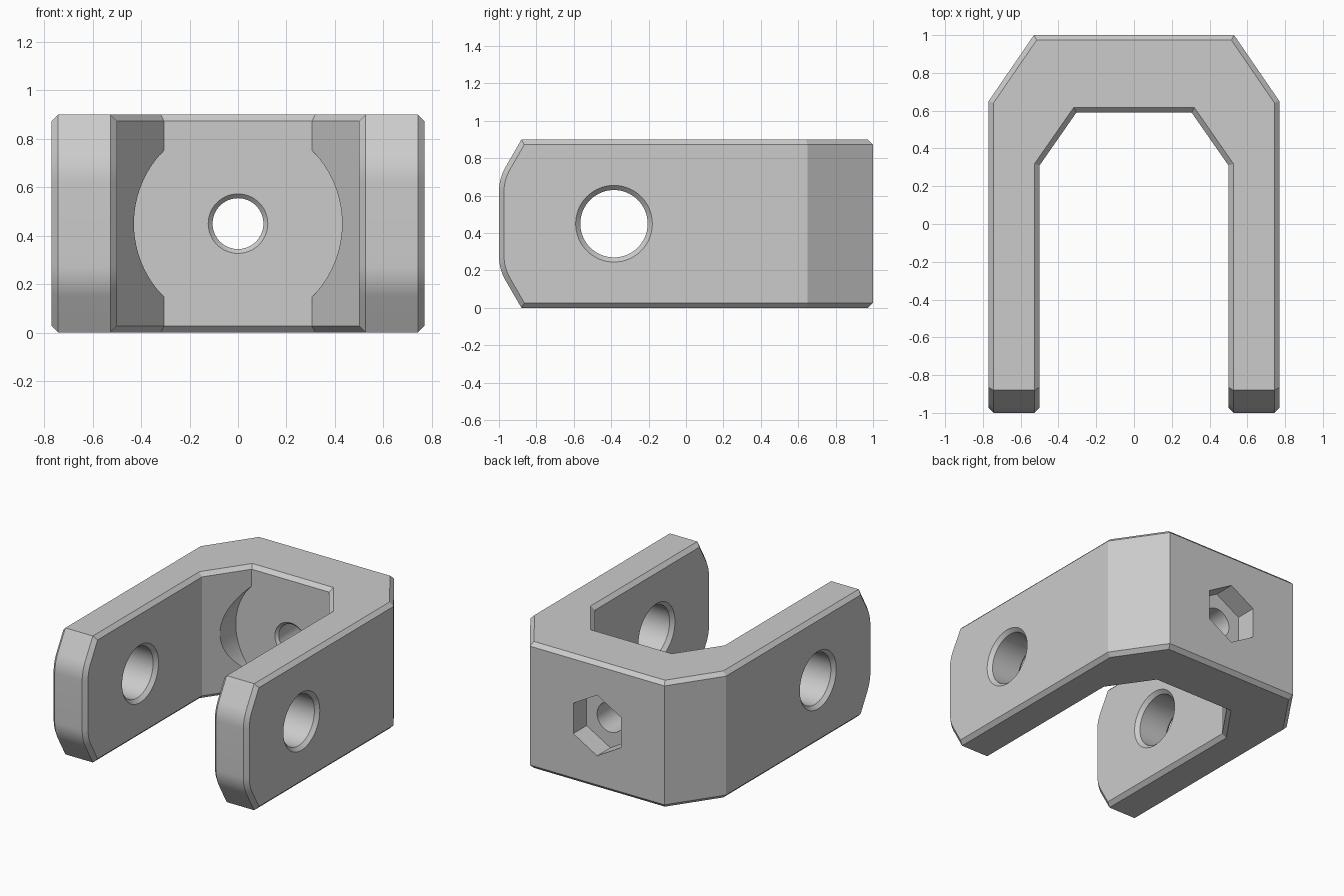
import bpy, bmesh
from math import sin, cos, tan, pi, radians

default = bpy.data.objects.get("Cube")
if default:
    bpy.data.objects.remove(default, do_unlink=True)

HEIGHT, MID, CHAMFER = 0.9, 0.45, 0.027

grey = bpy.data.materials.new("plain grey")
grey.use_nodes = True
colour = (0.6, 0.6, 0.6, 1)
grey.diffuse_color = colour
grey.node_tree.nodes["Principled BSDF"].inputs["Base Color"].default_value = colour


def add_object(name, bm):
    bmesh.ops.recalc_face_normals(bm, faces=bm.faces)
    mesh = bpy.data.meshes.new(name)
    bm.to_mesh(mesh)
    bm.free()
    obj = bpy.data.objects.new(name, mesh)
    bpy.context.collection.objects.link(obj)
    return obj


def loft(name, rings):
    """Solid skinned through a list of closed rings."""
    bm = bmesh.new()
    loops = [[bm.verts.new(p) for p in ring] for ring in rings]
    n = len(loops[0])
    for a, b in zip(loops, loops[1:]):
        for i in range(n):
            j = (i + 1) % n
            bm.faces.new((a[i], a[j], b[j], b[i]))
    bm.faces.new(loops[0][::-1])
    bm.faces.new(loops[-1])
    return add_object(name, bm)


def turned(name, profile, axis, centre=0.0, sides=64):
    """Solid turned from (position, radius) pairs about x or y."""
    rings = []
    for pos, r in profile:
        ring = []
        for i in range(sides):
            t = pi / 2 + 2 * pi * i / sides
            u, z = centre + r * cos(t), MID + r * sin(t)
            ring.append((pos, u, z) if axis == "x" else (u, pos, z))
        rings.append(ring)
    return loft(name, rings)


def combine(obj, tool, operation):
    mod = obj.modifiers.new("cut", "BOOLEAN")
    mod.operation, mod.object, mod.solver = operation, tool, "EXACT"
    bpy.context.view_layer.objects.active = obj
    bpy.ops.object.modifier_apply(modifier=mod.name)
    bpy.data.objects.remove(tool, do_unlink=True)


# U-shaped plan, mirrored and raised
half = [(0.305, 0.59), (0.5, 0.31), (0.5, -1.1), (0.77, -1.1), (0.77, 0.65), (0.53, 1.0)]
plan = half + [(-x, y) for x, y in reversed(half)]
bracket = loft("clevis_bracket", [[(x, y, z) for x, y in plan] for z in (0, HEIGHT)])

# Side profile with sloped, rounded arm tips
slope, tangent = radians(30), 0.07
corner_z = HEIGHT - 0.12 / tan(slope) - MID
radius = tangent / tan(slope / 2)
upper = [(1.2, 0.65), (-0.88 + 0.2 * tan(slope), 0.65)]
steps = 8
for i in range(steps + 1):
    t = slope * (1 - i / steps)
    upper.append((-1 + radius * (1 - cos(t)), corner_z - tangent + radius * sin(t)))
side = upper + [(y, -h) for y, h in reversed(upper)]
tips = loft("tip_shape", [[(x, y, MID + h) for y, h in side] for x in (-1, 1)])
combine(bracket, tips, "INTERSECT")

# Chamfer the rims, leaving upright bends and the tip slopes alone
bm = bmesh.new()
bm.from_mesh(bracket.data)
bmesh.ops.remove_doubles(bm, verts=bm.verts, dist=0.0001)
bmesh.ops.dissolve_limit(bm, angle_limit=0.002, verts=bm.verts, edges=bm.edges)
rims = []
for e in bm.edges:
    d = (e.verts[1].co - e.verts[0].co).normalized()
    y = (e.verts[0].co.y + e.verts[1].co.y) / 2
    if not (abs(d.x) > 0.99 and y < 0) and not (abs(d.z) > 0.99 and y > 0):
        rims.append(e)
bmesh.ops.bevel(bm, geom=rims, offset=CHAMFER, offset_type="OFFSET", segments=1,
                profile=0.5, affect="EDGES", clamp_overlap=False)
bmesh.ops.recalc_face_normals(bm, faces=bm.faces)
bm.to_mesh(bracket.data)
bm.free()

# Chamfered pin hole in each arm
for s in (-1, 1):
    pin = [(s * 0.48, 0.225), (s * 0.525, 0.18), (s * 0.745, 0.18), (s * 0.79, 0.225)]
    combine(bracket, turned("pin_hole", pin, "x", centre=-0.385), "DIFFERENCE")

# Round washer relief, bolt hole and hexagonal nut pocket in the bridge
relief = [(0.2, 0.43), (0.5895, 0.43)]
combine(bracket, turned("washer_relief", relief, "y", sides=96), "DIFFERENCE")
bolt = [(0.57, 0.143), (0.608, 0.105), (0.95, 0.105)]
combine(bracket, turned("bolt_hole", bolt, "y"), "DIFFERENCE")
nut = [(0.85, 0.216), (1.1, 0.216)]
combine(bracket, turned("nut_pocket", nut, "y", sides=6), "DIFFERENCE")

# Finish
bracket.data.materials.clear()
bracket.data.materials.append(grey)
for p in bracket.data.polygons:
    p.material_index = 0
bpy.ops.object.select_all(action="DESELECT")
bracket.select_set(True)
bpy.context.view_layer.objects.active = bracket
bpy.ops.object.shade_smooth_by_angle(angle=radians(20))
